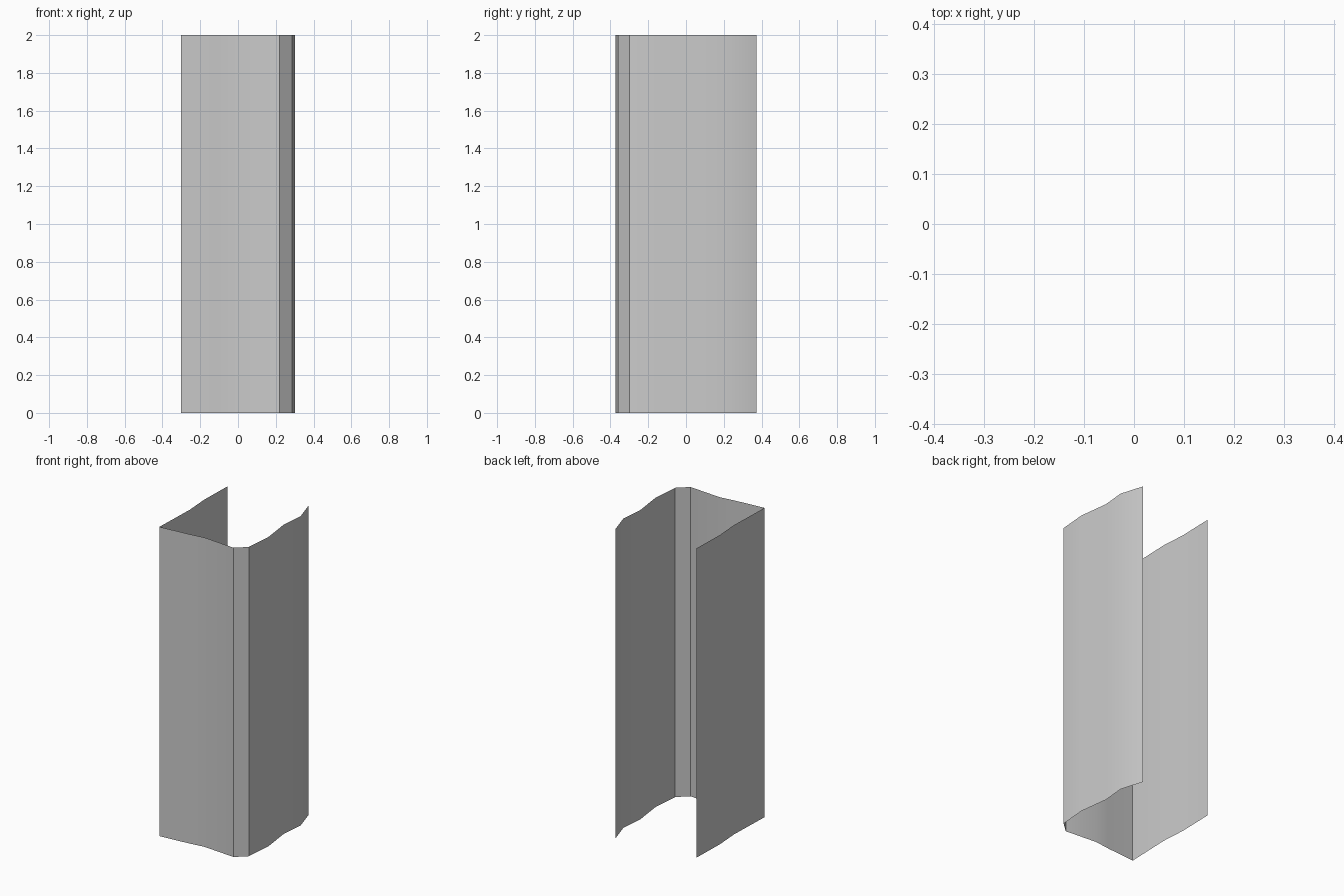
import bpy, bmesh

if "Cube" in bpy.data.objects:
    bpy.data.objects.remove(bpy.data.objects["Cube"])

HEIGHT = 2.0
# Open, slightly wavy U-shaped profile: left wall, front, chamfered corner, right wall
PROFILE = [(-0.297, 0.315), (-0.303, 0.085), (-0.292, -0.075), (-0.302, -0.372),
           (-0.10, -0.355), (0.0, -0.342), (0.22, -0.36), (0.287, -0.30),
           (0.302, -0.12), (0.277, 0.075), (0.291, 0.225), (0.245, 0.372)]

# Thin sheet: draw the profile at the base and extrude it upward
bm = bmesh.new()
verts = [bm.verts.new((x, y, 0)) for x, y in PROFILE]
edges = [bm.edges.new(pair) for pair in zip(verts, verts[1:])]
result = bmesh.ops.extrude_edge_only(bm, edges=edges)
top = [v for v in result["geom"] if isinstance(v, bmesh.types.BMVert)]
bmesh.ops.translate(bm, vec=(0, 0, HEIGHT), verts=top)

# Face outward (front panel towards -y)
bm.normal_update()
front = min(bm.faces, key=lambda f: f.calc_center_median().y)
if front.normal.y > 0:
    bmesh.ops.reverse_faces(bm, faces=bm.faces[:])

mesh = bpy.data.meshes.new("folded_sheet")
bm.to_mesh(mesh)
bm.free()
sheet = bpy.data.objects.new("folded_sheet", mesh)
bpy.context.collection.objects.link(sheet)

# Soft waves, crisp corners
bpy.context.view_layer.objects.active = sheet
sheet.select_set(True)
bpy.ops.object.shade_smooth_by_angle(angle=0.5)
